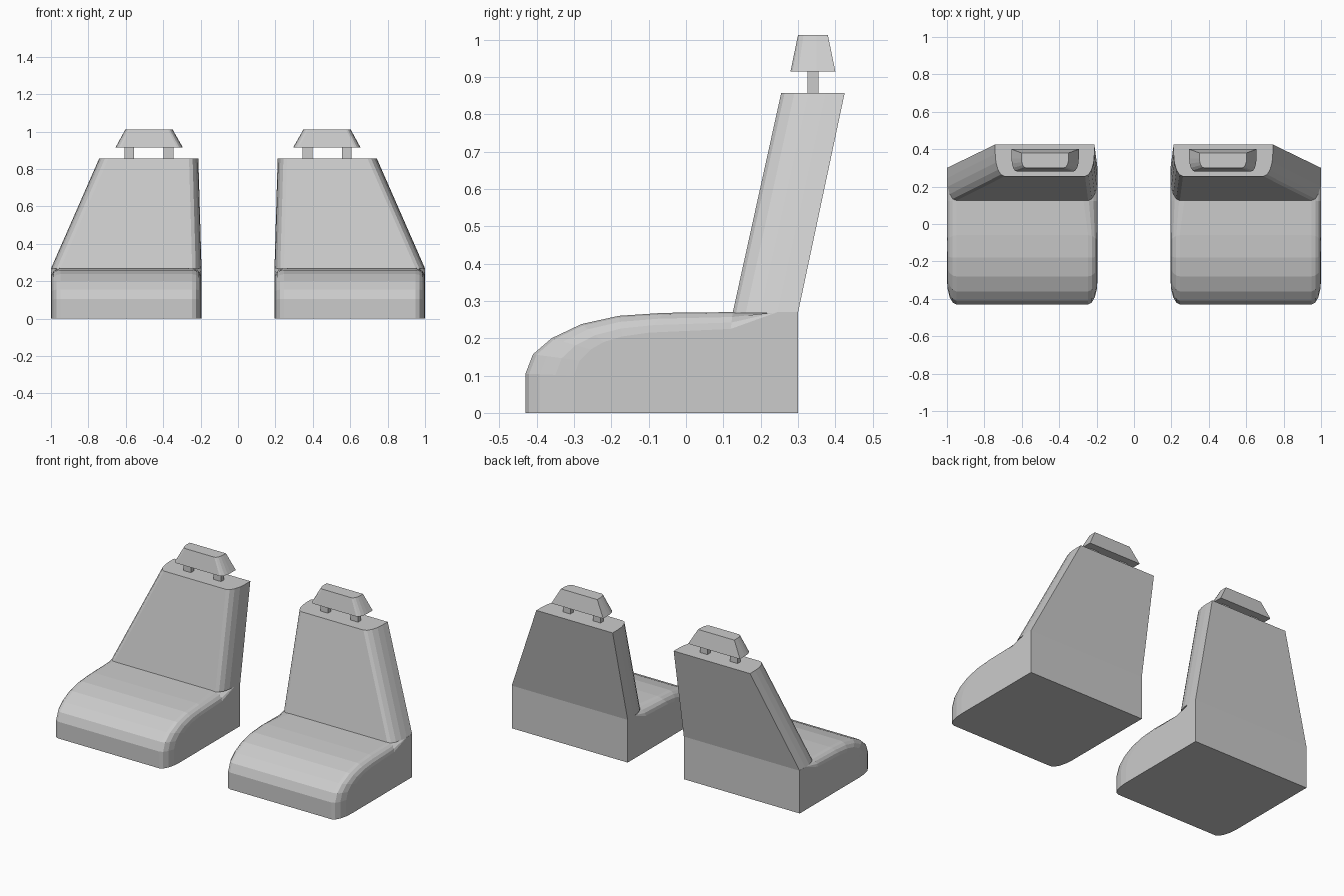
import bpy, bmesh
from math import sin, cos, pi

cube = bpy.data.objects.get("Cube")
if cube:
    bpy.data.objects.remove(cube, do_unlink=True)

grey = bpy.data.materials.new("light grey")
grey.use_nodes = True
grey.diffuse_color = (0.6, 0.6, 0.6, 1)
grey.node_tree.nodes["Principled BSDF"].inputs["Base Color"].default_value = (0.6, 0.6, 0.6, 1)

STEPS = 4  # facets on each rounded corner


def loft(name, rings):
    """Skin a row of closed rings, cap both ends and mirror to the other seat."""
    bm = bmesh.new()
    rows = [[bm.verts.new(p) for p in ring] for ring in rings]
    n = len(rows[0])
    for a, b in zip(rows, rows[1:]):
        for i in range(n):
            j = (i + 1) % n
            bm.faces.new((a[i], a[j], b[j], b[i]))
    bm.faces.new(rows[0])
    bm.faces.new(rows[-1])
    bmesh.ops.recalc_face_normals(bm, faces=bm.faces)
    mesh = bpy.data.meshes.new(name)
    bm.to_mesh(mesh)
    bm.free()
    mesh.materials.append(grey)
    ob = bpy.data.objects.new(name, mesh)
    bpy.context.collection.objects.link(ob)
    ob.modifiers.new("other seat", "MIRROR").use_axis[0] = True
    return ob


def plan(x0, x1, y0, y1, z, rx, ry):
    """Horizontal outline with rounded front corners and a square back."""
    arc = [(rx * (1 - cos(a)), ry * (1 - sin(a)))
           for a in (k * pi / 2 / STEPS for k in range(STEPS + 1))]
    pts = [(x0, y1)] + [(x0 + dx, y0 + dy) for dx, dy in arc]
    pts += [(x1 - dx, y0 + dy) for dx, dy in reversed(arc)] + [(x1, y1)]
    return [(x, y, z) for x, y in pts]


# Seat cushion: side profile blended into a fuller middle profile
back = [(0.245, 0.27), (0.3, 0.27), (0.3, 0)]
middle = [(-0.43, 0), (-0.43, 0.105), (-0.41, 0.157), (-0.36, 0.2), (-0.28, 0.238),
          (-0.18, 0.26), (-0.06, 0.268), (0.125, 0.27)] + back
side = [(-0.3, 0), (-0.3, 0.1), (-0.285, 0.14), (-0.255, 0.17), (-0.22, 0.19),
        (-0.17, 0.205), (-0.1, 0.215), (0.12, 0.225)] + back


def section(edge, direction, angle, rear_radius):
    ring = []
    for i, (s, m) in enumerate(zip(side, middle)):
        radius = rear_radius if i == 7 else 0.05
        x = edge + direction * radius * (1 - cos(angle))
        y, z = (p + (q - p) * sin(angle) for p, q in zip(s, m))
        ring.append((x, y, z))
    return ring


angles = [k * pi / 2 / STEPS for k in range(STEPS + 1)]
loft("seat_cushion",
     [section(0.195, 1, a, 0.075) for a in angles]
     + [section(1.0, -1, a, 0.05) for a in reversed(angles)])

# Leaning backrest, tapered on the outer side
loft("backrest", [plan(0.195, 1.0, 0.125, 0.3, 0.268, 0.05, 0.12),
                  plan(0.212, 0.742, 0.255, 0.425, 0.857, 0.05, 0.12)])

# Headrest and its two posts
loft("headrest", [plan(0.295, 0.655, 0.28, 0.4, 0.915, 0.03, 0.07),
                  plan(0.35, 0.602, 0.3, 0.38, 1.012, 0.025, 0.05)])
for name, x in (("inner_headrest_post", 0.345), ("outer_headrest_post", 0.555)):
    loft(name, [[(x, 0.325, z), (x + 0.052, 0.325, z),
                 (x + 0.052, 0.355, z), (x, 0.355, z)] for z in (0.85, 0.92)])
